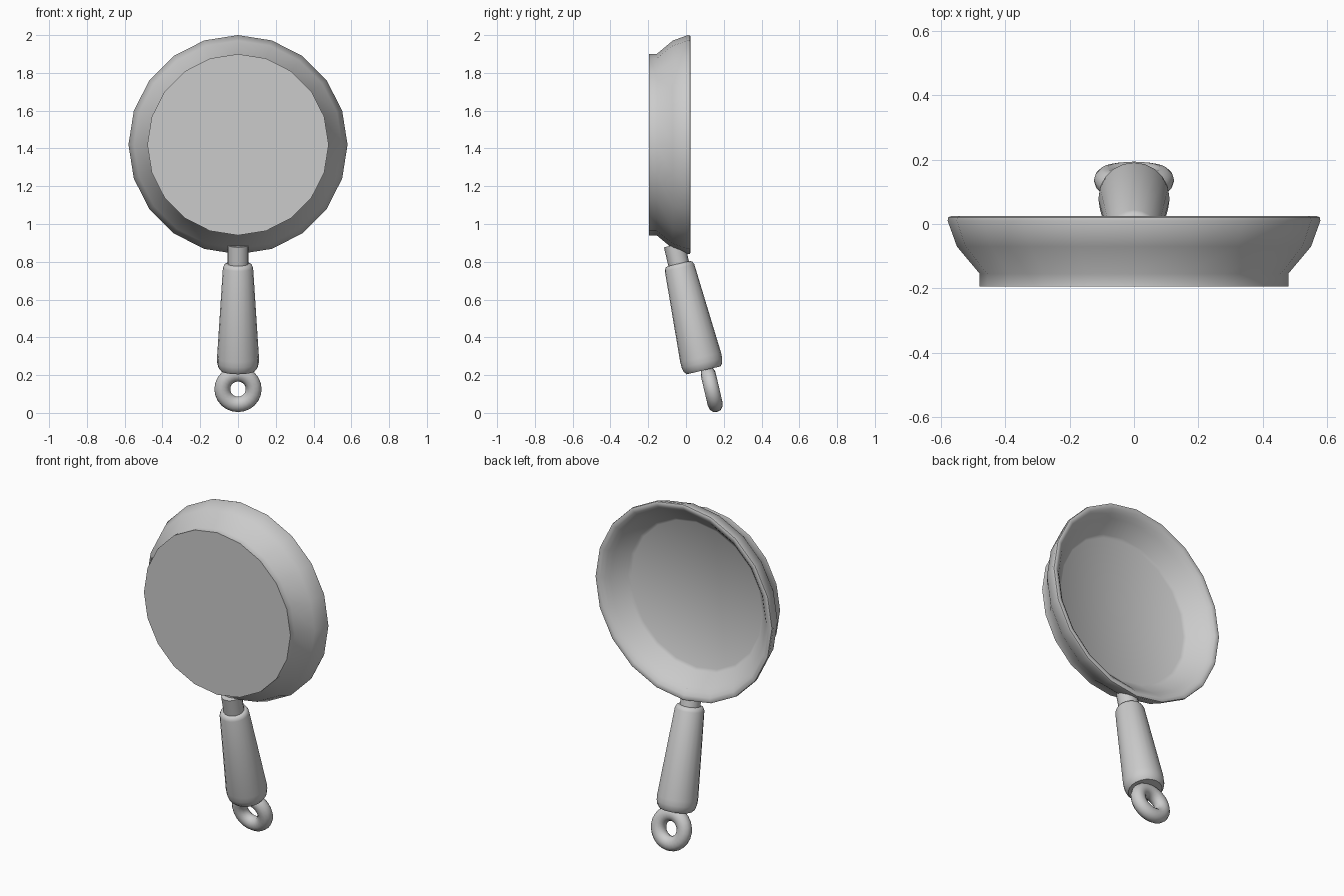
import bpy, bmesh, math
from mathutils import Matrix

cube = bpy.data.objects.get("Cube")
if cube:
    bpy.data.objects.remove(cube, do_unlink=True)

grey = bpy.data.materials.new("plain grey")
grey.use_nodes = True
colour = (0.6, 0.6, 0.6, 1)
grey.diffuse_color = colour
grey.node_tree.nodes["Principled BSDF"].inputs["Base Color"].default_value = colour

TILT = math.radians(13.2)


def finish(name, bm, location, x_turn):
    """Turn a bmesh into a placed, smooth-shaded object."""
    bmesh.ops.remove_doubles(bm, verts=bm.verts, dist=1e-5)
    bmesh.ops.recalc_face_normals(bm, faces=bm.faces)
    bm.transform(Matrix.Translation(location) @ Matrix.Rotation(x_turn, 4, 'X'))
    mesh = bpy.data.meshes.new(name)
    bm.to_mesh(mesh)
    bm.free()
    mesh.materials.append(grey)
    obj = bpy.data.objects.new(name, mesh)
    bpy.context.collection.objects.link(obj)
    bpy.ops.object.select_all(action='DESELECT')
    obj.select_set(True)
    bpy.context.view_layer.objects.active = obj
    bpy.ops.object.shade_smooth_by_angle(angle=math.radians(48))
    return obj


def lathe(name, profile, sides, location, x_turn, closed=False):
    """Spin (radius, height) points around the local z axis."""
    bm = bmesh.new()
    verts = [bm.verts.new((r, 0, h)) for r, h in profile]
    edges = [bm.edges.new(pair) for pair in zip(verts, verts[1:])]
    if closed:
        edges.append(bm.edges.new((verts[-1], verts[0])))
    bmesh.ops.spin(bm, geom=verts + edges, cent=(0, 0, 0), axis=(0, 0, 1),
                   angle=math.tau, steps=sides, use_merge=False)
    return finish(name, bm, location, x_turn)


# Pan: flat base, flared wall, rolled rim and shallow hollow inside
lathe("pan", [(0, -0.195), (0.48, -0.195), (0.48, -0.155), (0.551, -0.07),
              (0.58, 0.01), (0.578, 0.021), (0.568, 0.025), (0.55, 0.019),
              (0.53, 0.003), (0.51, -0.018), (0.445, -0.09), (0.428, -0.1), (0, -0.1)],
      20, (0, 0, 1.42), -math.pi / 2)

# Handle parts hang down and lean back from the pan
down = TILT - math.pi
top = (0, -0.039, 0.79)
lathe("neck", [(0, -0.102), (0.056, -0.102), (0.056, 0.03), (0, 0.03)],
      16, top, down)
lathe("grip", [(0, 0), (0.062, 0), (0.073, 0.006), (0.08, 0.022),
               (0.111, 0.51), (0.11, 0.54), (0.104, 0.565), (0.092, 0.58), (0, 0.58)],
      20, top, down)

# Hanging ring
section = [(0.083 + 0.042 * math.cos(a), 0.04 * math.sin(a))
           for a in (math.tau * i / 12 for i in range(12))]
lathe("hanging_ring", section, 24, (0, 0.136, 0.126), TILT - math.pi / 2, closed=True)
